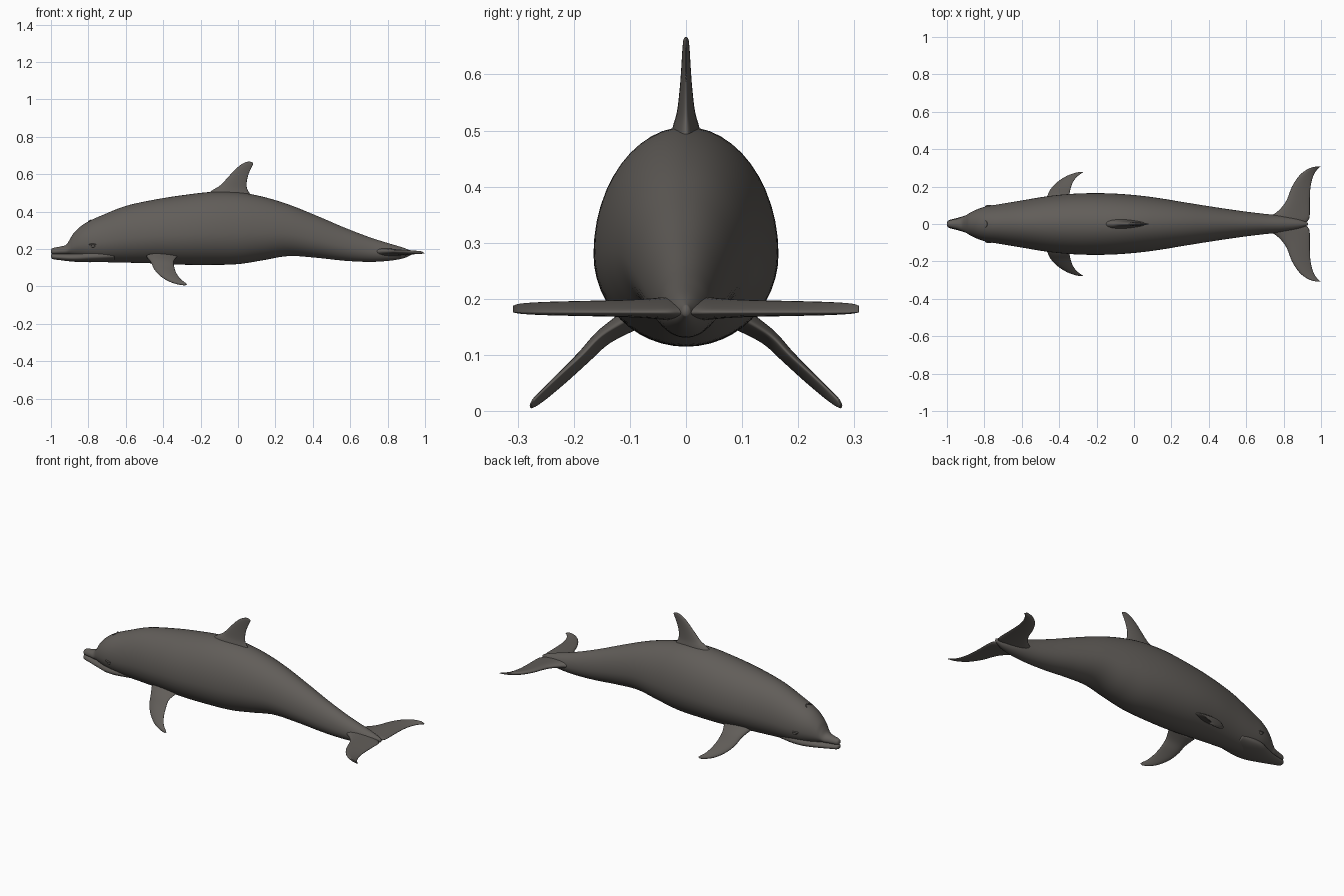
import bpy
import bmesh
from math import sin, cos, pi
from mathutils import Vector

cube = bpy.data.objects.get("Cube")
if cube:
    bpy.data.objects.remove(cube, do_unlink=True)

skin = bpy.data.materials.new("grey_brown_skin")
skin.use_nodes = True
skin_colour = (0.12, 0.11, 0.1, 1)
skin.diffuse_color = skin_colour
skin.node_tree.nodes["Principled BSDF"].inputs["Base Color"].default_value = skin_colour


def smooth_stations(stations, steps):
    """Fill in stations along a spline through the given ones."""
    padded = [stations[0]] + list(stations) + [stations[-1]]
    result = []
    for before, start, end, after in zip(padded, padded[1:], padded[2:], padded[3:]):
        for step in range(steps):
            t = step / steps
            result.append([
                b + 0.5 * t * (c - a + t * (2 * a - 5 * b + 4 * c - d + t * (3 * (b - c) + d - a)))
                for a, b, c, d in zip(before, start, end, after)])
    result.append(list(stations[-1]))
    return result


def loft(name, rings):
    """Skin a list of closed rings and cap both ends."""
    bm = bmesh.new()
    loops = [[bm.verts.new(point) for point in ring] for ring in rings]
    count = len(loops[0])
    for first, second in zip(loops, loops[1:]):
        for i in range(count):
            j = (i + 1) % count
            bm.faces.new((first[i], first[j], second[j], second[i]))
    bm.faces.new(loops[0])
    bm.faces.new(loops[-1])
    bmesh.ops.recalc_face_normals(bm, faces=bm.faces)
    mesh = bpy.data.meshes.new(name)
    bm.to_mesh(mesh)
    bm.free()
    obj = bpy.data.objects.new(name, mesh)
    bpy.context.collection.objects.link(obj)
    finish(obj)
    return obj


def finish(obj):
    obj.data.materials.append(skin)
    for face in obj.data.polygons:
        face.use_smooth = True


def egg_ring(x, bottom, top, half_width, sides=48):
    """Upright body section, widest a little below the middle."""
    middle = bottom + 0.43 * (top - bottom)
    ring = []
    for i in range(sides):
        angle = 2 * pi * i / sides
        height = (top - middle) if cos(angle) > 0 else (middle - bottom)
        ring.append((x, half_width * sin(angle), middle + height * cos(angle)))
    return ring


def fin_ring(lead, trail, thickness, normal, sides=24):
    """Rounded leading edge, tapering towards the trailing edge."""
    ring = []
    for i in range(sides):
        angle = 2 * pi * i / sides
        along = (1 - cos(angle)) / 2
        offset = thickness * sin(angle) * (1.2 - 0.6 * along)
        ring.append(lead.lerp(trail, along) + normal * offset)
    return ring


def fin(name, stations, normal):
    """Each station holds the leading point, trailing point and half thickness."""
    rings = [fin_ring(Vector(s[:3]), Vector(s[3:6]), s[6], Vector(normal).normalized())
             for s in smooth_stations(stations, 6)]
    return loft(name, rings)


def body_part(name, stations):
    return loft(name, [egg_ring(*s) for s in smooth_stations(stations, 6)])


# Body with upper beak: x, bottom, top, half width
body_part("body", [
    (-1, .18, .195, .006), (-.99, .172, .205, .018), (-.95, .17, .213, .028),
    (-.92, .168, .222, .038), (-.9, .166, .25, .046), (-.88, .16, .283, .058),
    (-.84, .15, .322, .078), (-.79, .138, .352, .094), (-.72, .13, .383, .106),
    (-.6, .127, .43, .126), (-.45, .123, .463, .15), (-.3, .116, .487, .163),
    (-.14, .115, .505, .164), (0, .119, .503, .155), (.13, .139, .48, .139),
    (.27, .162, .438, .116), (.42, .153, .378, .092), (.57, .137, .314, .07),
    (.7, .131, .264, .054), (.8, .136, .232, .044), (.88, .149, .208, .028),
    (.93, .17, .188, .006)])

# Lower jaw, leaving a mouth crease under the upper beak
body_part("lower_jaw", [
    (-1, .156, .168, .006), (-.99, .146, .175, .02), (-.95, .14, .176, .031),
    (-.9, .134, .178, .046), (-.85, .13, .186, .065), (-.8, .129, .196, .084),
    (-.74, .13, .2, .088), (-.66, .136, .2, .08)])

# Dorsal fin, swept back, with a flared foot
fin("dorsal_fin", [
    (-.19, 0, .47, .09, 0, .46, .036), (-.14, 0, .512, .062, 0, .498, .025),
    (-.095, 0, .54, .048, 0, .525, .017), (-.055, 0, .582, .047, 0, .56, .012),
    (-.02, 0, .62, .055, 0, .595, .009), (.015, 0, .65, .069, 0, .63, .007),
    (.045, 0, .665, .08, 0, .653, .005), (.064, 0, .667, .079, 0, .662, .002)],
    (0, 1, 0))

# Pectoral flippers, mirrored across the body
flipper = [
    (-.49, .1, .16, -.32, .1, .165, .022), (-.466, .145, .13, -.343, .15, .135, .016),
    (-.45, .18, .095, -.34, .185, .1, .013), (-.42, .215, .06, -.328, .22, .068, .011),
    (-.37, .25, .028, -.308, .25, .04, .009), (-.32, .27, .012, -.285, .268, .022, .007),
    (-.285, .277, .006, -.273, .276, .012, .003)]
for name, side in (("near_flipper", -1), ("far_flipper", 1)):
    mirrored = [(a, side * b, c, d, side * e, f, g) for a, b, c, d, e, f, g in flipper]
    fin(name, mirrored, (0, side * 0.66, 0.75))

# Tail flukes: span, leading x, trailing x, half thickness
half_fluke = [
    (.03, .71, .937, .022), (.065, .765, .94, .018), (.12, .812, .94, .015),
    (.2, .845, .944, .013), (.26, .885, .96, .011), (.295, .932, .983, .008),
    (.308, .975, .999, .003)]
spans = [(-y, a, b, t) for y, a, b, t in reversed(half_fluke)]
spans += [(0, .69, .92, .024)] + half_fluke
fin("tail_flukes", [(a, y, .187, b, y, .176, t) for y, a, b, t in spans], (0, 0, 1))


def bead(name, location, scale):
    bpy.ops.mesh.primitive_uv_sphere_add(segments=20, ring_count=12, radius=1, location=location)
    obj = bpy.context.object
    obj.name = name
    obj.scale = scale
    finish(obj)


# Eyes with a heavy upper lid
for label, side in (("near", -1), ("far", 1)):
    bead(label + "_eye", (-.775, side * .094, .215), (.012, .007, .007))
    bead(label + "_eyelid", (-.775, side * .094, .224), (.022, .008, .005))

# Crescent rim of the blowhole
rim = []
for i in range(9):
    turn = pi * (i / 8 - 0.5)
    rim.append([-.8 + .014 * cos(turn), .02 * sin(turn), .348 + .006 * cos(turn)])
loft("blowhole_rim", [
    [(x + .003 * cos(k * pi / 4), y, z + .003 * sin(k * pi / 4)) for k in range(8)]
    for x, y, z in rim])
